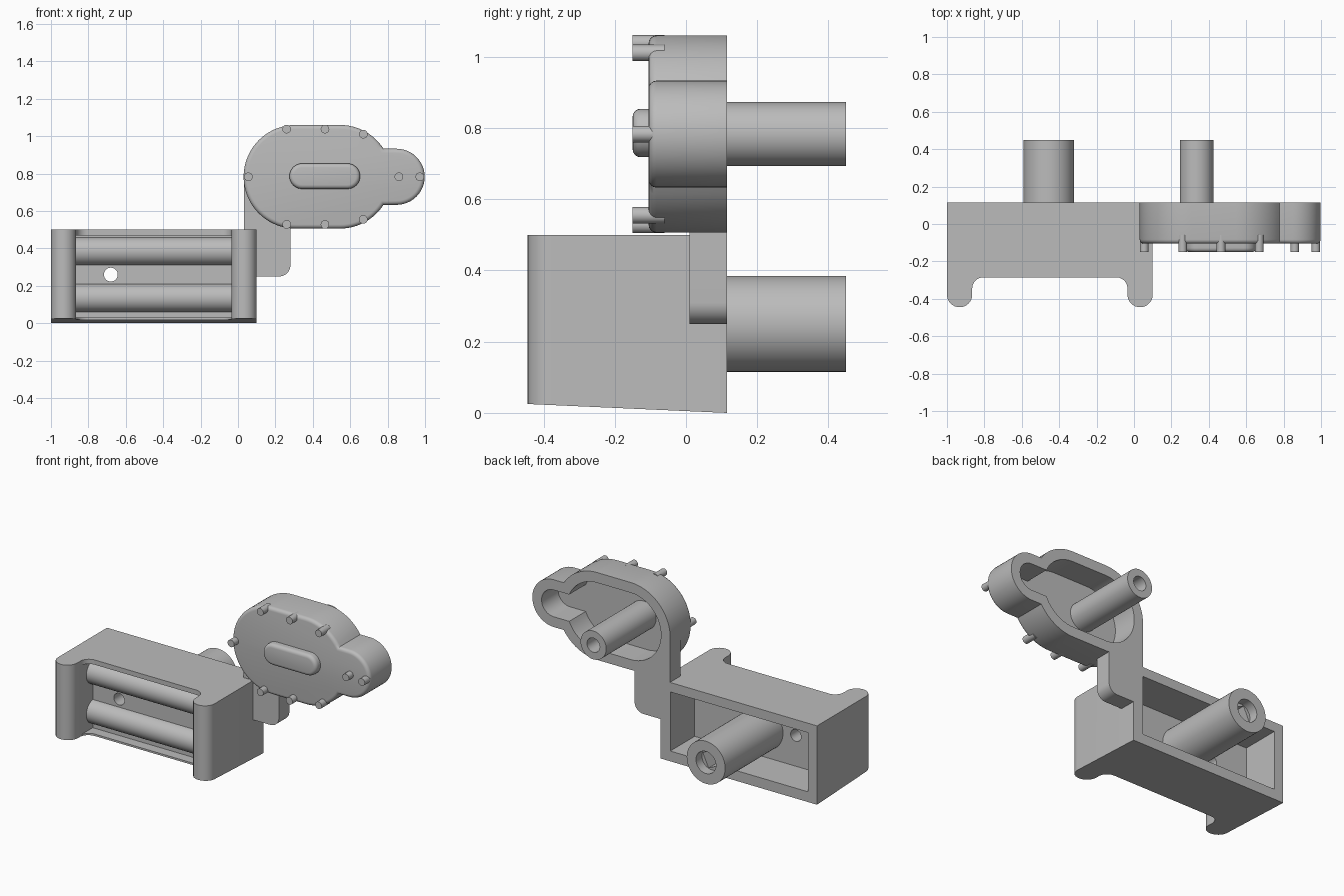
import bpy, bmesh, math

if "Cube" in bpy.data.objects:
    bpy.data.objects.remove(bpy.data.objects["Cube"])

grey = bpy.data.materials.new("plain grey")
grey.use_nodes = True
grey.diffuse_color = (0.5, 0.5, 0.5, 1)
grey.node_tree.nodes["Principled BSDF"].inputs["Base Color"].default_value = (0.5, 0.5, 0.5, 1)

BACK = 0.115


def arc(cx, cy, r, a0, a1, n=16):
    """Points on an arc, angles in degrees."""
    angles = [math.radians(a0 + (a1 - a0) * i / n) for i in range(n + 1)]
    return [(cx + r * math.cos(a), cy + r * math.sin(a)) for a in angles]


def prism(name, pts, lo, hi, axis="y", front_round=0):
    """Extrude an outline along y (points are x, z) or z (points are x, y)."""
    place = (lambda p, t: (p[0], t, p[1])) if axis == "y" else (lambda p, t: (p[0], p[1], t))
    bm = bmesh.new()
    bottom = [bm.verts.new(place(p, lo)) for p in pts]
    top = [bm.verts.new(place(p, hi)) for p in pts]
    front = bm.faces.new(bottom)
    bm.faces.new(top)
    for i in range(len(pts)):
        j = (i + 1) % len(pts)
        bm.faces.new((bottom[i], bottom[j], top[j], top[i]))
    bmesh.ops.recalc_face_normals(bm, faces=bm.faces)
    if front_round:
        bmesh.ops.bevel(bm, geom=list(front.edges), offset=front_round, segments=4,
                        profile=0.5, affect='EDGES', clamp_overlap=True)
    mesh = bpy.data.meshes.new(name)
    bm.to_mesh(mesh)
    bm.free()
    mesh.materials.append(grey)
    obj = bpy.data.objects.new(name, mesh)
    bpy.context.collection.objects.link(obj)
    return obj


def rod(name, x, z, r, lo, hi, n=48):
    return prism(name, arc(x, z, r, 0, 360, n)[:-1], lo, hi)


def rect(x0, x1, z0, z1):
    return [(x0, z0), (x1, z0), (x1, z1), (x0, z1)]


def combine(obj, other, operation='DIFFERENCE'):
    """Apply a boolean and discard the helper."""
    mod = obj.modifiers.new("cut", 'BOOLEAN')
    mod.operation, mod.object, mod.solver = operation, other, 'EXACT'
    bpy.context.view_layer.objects.active = obj
    bpy.ops.object.modifier_apply(modifier=mod.name)
    bpy.data.objects.remove(other)


def smooth(obj):
    bpy.ops.object.select_all(action='DESELECT')
    obj.select_set(True)
    bpy.context.view_layer.objects.active = obj
    bpy.ops.object.shade_smooth_by_angle(angle=math.radians(35))


# Box body: plan outline with a rounded post at each front corner
MID = -0.45
half = [(MID + 0.55, BACK)]
left_side = [(-1, BACK)] + arc(-0.9325, -0.3775, 0.0675, 180, 360) + arc(-0.805, -0.345, 0.06, 180, 90)
right_side = [(2 * MID - x, y) for x, y in reversed(left_side)]
box = prism("box_body", left_side + right_side, 0, 0.5, "z")
for v in box.data.vertices:  # underside rises slightly to the front
    if v.co.z < 0.1:
        v.co.z = 0.025 * (BACK - v.co.y) / 0.56
combine(box, prism("front_pocket", rect(-0.865, -0.035, 0.03, 0.47), -0.6, -0.22))
combine(box, prism("rear_cavity", rect(-0.935, 0.03, 0.065, 0.44), -0.13, 0.3))
combine(box, rod("peephole", -0.68, 0.26, 0.037, -0.5, 0.3, 32))
smooth(box)


# Horizontal rollers in the front pocket
for name, z in (("lower_roller", 0.135), ("upper_roller", 0.385)):
    roller = rod(name, 0, z, 0.075, -0.865, -0.035)
    for v in roller.data.vertices:  # turn the rod to run along x
        x, y, zz = v.co
        v.co = (y, -0.21 + x, zz)
    bm = bmesh.new()
    bm.from_mesh(roller.data)
    bmesh.ops.recalc_face_normals(bm, faces=bm.faces)
    bm.to_mesh(roller.data)
    bm.free()
    smooth(roller)

# Rear tube of the box, with a round bore and a square socket
tube = rod("box_tube", -0.455, 0.25, 0.135, -0.15, 0.45)
combine(tube, rod("bore", -0.455, 0.25, 0.07, 0.39, 0.5))
combine(tube, prism("socket", arc(-0.455, 0.25, 0.068, 20, 380, 4)[:-1], 0.2, 0.42))
smooth(tube)

# Housing: long rounded shape with a small lobe on one end
CZ = 0.783


def housing_outline(inset):
    big, small = 0.277 - inset, 0.15 - inset
    notch = math.degrees(math.asin(small / big))
    return (arc(0.545, CZ, big, -90, -notch, 12)
            + arc(0.848, CZ, small, -90, 90, 24)
            + arc(0.545, CZ, big, notch, 90, 12)
            + arc(0.307, CZ, big, 90, 270, 36))


housing = prism("housing", housing_outline(0), -0.105, BACK, front_round=0.022)
bracket_outline = [(0.032, CZ), (0.032, 0.25)] + arc(0.22, 0.31, 0.06, -90, 0, 10) + [(0.28, CZ)]
combine(housing, prism("bracket", bracket_outline, 0.01, BACK), 'UNION')
combine(housing, prism("housing_cavity", housing_outline(0.065), -0.05, 0.3))
smooth(housing)

# Raised rounded bar on the housing front
bar = arc(0.585, CZ + 0.003, 0.068, -90, 90) + arc(0.343, CZ + 0.003, 0.068, 90, 270)
smooth(prism("raised_bar", bar, -0.15, -0.09, front_round=0.022))

# Small pegs around the housing rim
pegs = [(0.055, CZ), (0.86, CZ), (0.972, CZ)]
for side in (-1, 1):
    pegs += [(0.26, CZ + side * 0.255), (0.465, CZ + side * 0.255), (0.67, CZ + side * 0.228)]
for i, (x, z) in enumerate(pegs):
    smooth(rod(f"peg_{i + 1}", x, z, 0.023, -0.15, -0.06, 24))

# Rear shaft of the housing
shaft = rod("housing_shaft", 0.335, CZ, 0.09, -0.07, 0.45)
combine(shaft, rod("bore", 0.335, CZ, 0.045, 0.2, 0.5, 32))
smooth(shaft)
